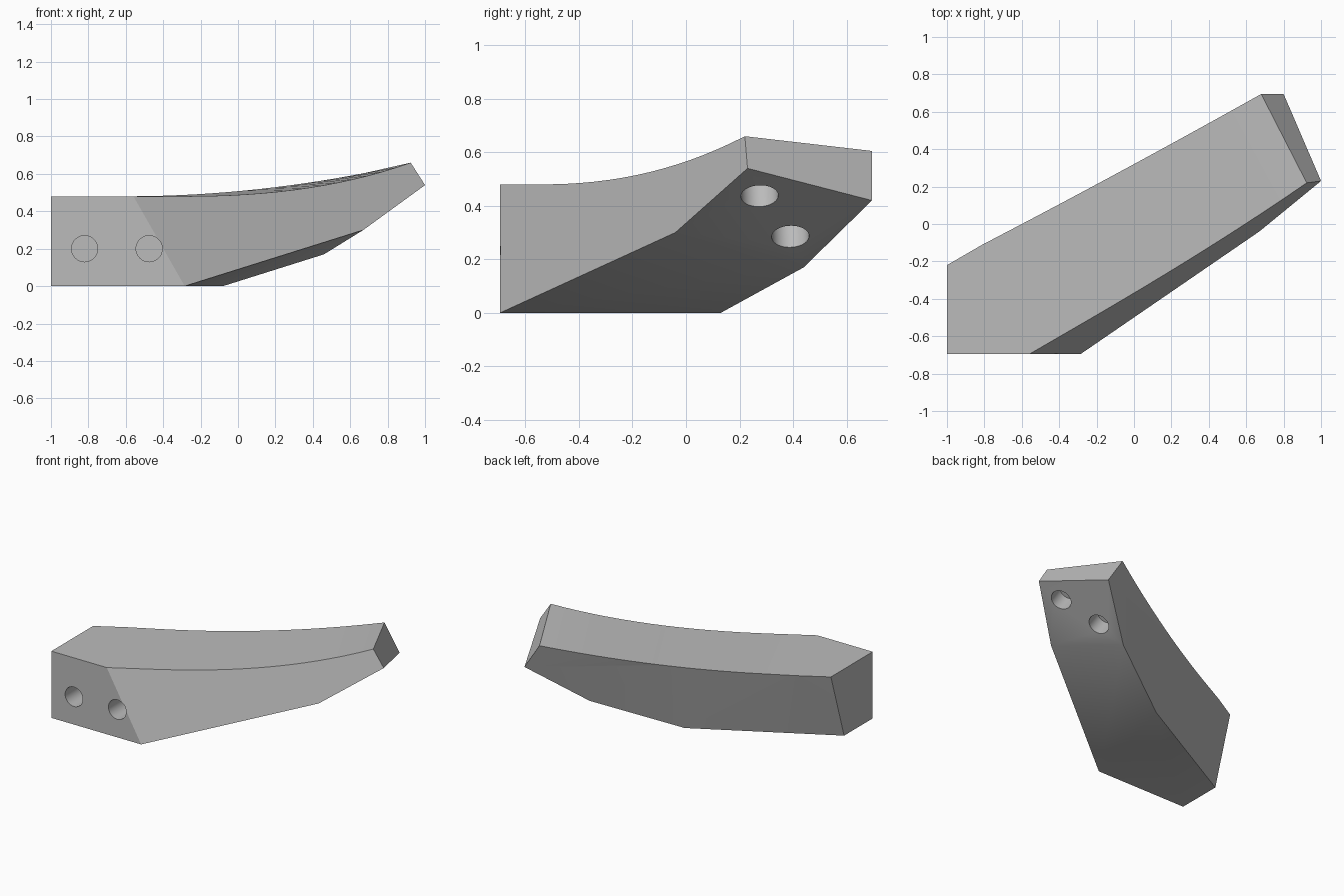
import bpy, bmesh, math
from mathutils import Vector

cube = bpy.data.objects.get("Cube")
if cube:
    bpy.data.objects.remove(cube, do_unlink=True)

grey = bpy.data.materials.new("light_grey")
grey.use_nodes = True
grey.diffuse_color = (0.5, 0.5, 0.5, 1)
grey.node_tree.nodes["Principled BSDF"].inputs["Base Color"].default_value = (0.5, 0.5, 0.5, 1)

STEPS = 18


def front_top(t):
    """Upper edge of the leaning front side."""
    y = -0.695 + 0.915 * t
    z = 0.48 + 0.18 * max(0, (y + 0.55) / 0.77) ** 2.2
    return (0.9 + 1.726 * y - 0.54 * z, y, z)


def back_top(t):
    """Upper edge of the back side."""
    x = -0.81 + 1.49 * t
    z = 0.48 + 0.125 * max(0, (x + 0.6) / 1.28) ** 2
    return (x, -0.11 + 0.805 * t - 0.03 * t * (1 - t), z)


# Bracket body: curved top, leaning sides, flat foot and rising underside
bm = bmesh.new()
new = bm.verts.new
face = bm.faces.new
ts = [i / STEPS for i in range(STEPS + 1)]
front = [new((-1, -0.695, 0.48))] + [new(front_top(t)) for t in ts]
back = [new((-1, -0.22, 0.48))] + [new(back_top(t)) for t in ts]
corner = new((-1, -0.695, 0))
low_front = [new(p) for p in ((-0.285, -0.695, 0), (0.67, -0.04, 0.3), (1, 0.23, 0.54))]
low_back = [new(p) for p in ((-1, -0.37, 0), (-0.08, 0.13, 0), (0.46, 0.44, 0.17), (0.8, 0.695, 0.42))]

for i in range(STEPS + 1):
    face((front[i], front[i + 1], back[i + 1], back[i]))
face((corner, low_front[0], front[1], front[0]))
face((corner, front[0], back[0], low_back[0]))
face((corner, low_back[0], low_back[1], low_front[0]))
for i in range(2):
    face((low_front[i], low_back[i + 1], low_back[i + 2], low_front[i + 1]))
face(low_front + front[:0:-1])
face((low_front[2], low_back[3], back[-1], front[-1]))

# Back side: triangles fanned between the lower corners and the curved edge
k = 0
for i in range(STEPS + 1):
    want = 0 if i == 0 else 1 if back[i].co.x < -0.1 else 3
    while k < want:
        face((back[i], low_back[k + 1], low_back[k]))
        k += 1
    face((back[i], back[i + 1], low_back[k]))

bmesh.ops.recalc_face_normals(bm, faces=bm.faces)
mesh = bpy.data.meshes.new("bracket_arm")
bm.to_mesh(mesh)
bm.free()
arm = bpy.data.objects.new("bracket_arm", mesh)
bpy.context.collection.objects.link(arm)
mesh.materials.append(grey)


def drill(centre, inward, depth):
    """Cut a blind round hole into the arm."""
    axis = Vector(inward).normalized()
    over = 0.05
    bpy.ops.mesh.primitive_cylinder_add(
        vertices=40, radius=0.07, depth=depth + over,
        location=Vector(centre) + axis * (depth - over) / 2,
        rotation=axis.to_track_quat("Z", "Y").to_euler())
    cutter = bpy.context.object
    cutter.name = "hole_cutter"
    cutter.hide_render = True
    cutter.data.materials.append(grey)
    mod = arm.modifiers.new("hole", "BOOLEAN")
    mod.operation = "DIFFERENCE"
    mod.solver = "EXACT"
    mod.object = cutter
    bpy.context.view_layer.objects.active = arm
    bpy.ops.object.modifier_apply(modifier=mod.name)
    bpy.data.objects.remove(cutter, do_unlink=True)


# Two holes in the front face and two under the raised tip
for x in (-0.82, -0.475):
    drill((x, -0.695, 0.2), (0, 1, 0), 0.28)
for p in ((0.85, 0.275, 0.435), (0.626, 0.39, 0.285)):
    drill(p, (-0.57, -0.03, 0.82), 0.13)

bpy.ops.object.select_all(action="DESELECT")
arm.select_set(True)
bpy.context.view_layer.objects.active = arm
bpy.ops.object.shade_smooth_by_angle(angle=math.radians(30))
